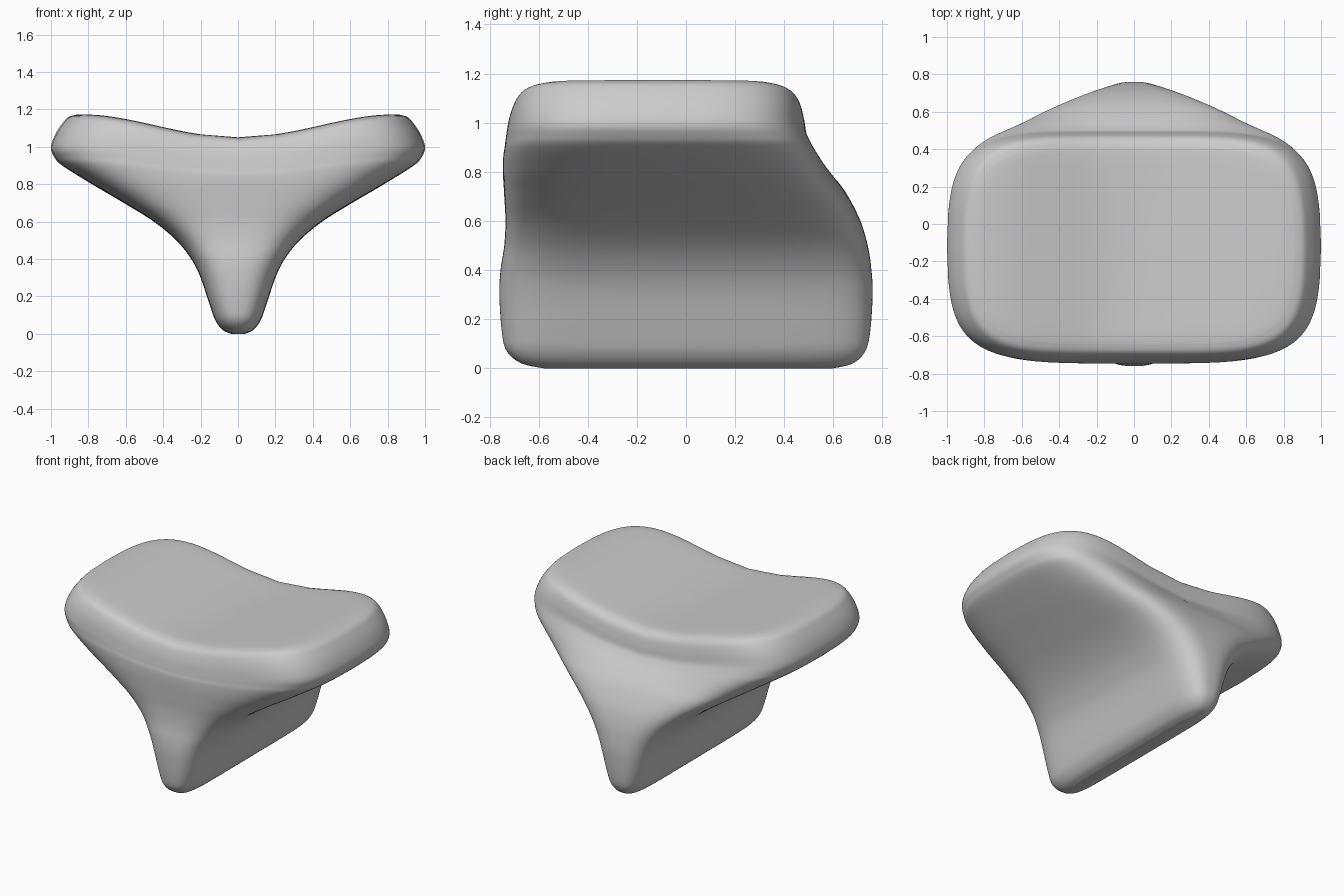
import bpy, bmesh, math

default_cube = bpy.data.objects.get("Cube")
if default_cube:
    bpy.data.objects.remove(default_cube, do_unlink=True)

SEGMENTS = 144
STEPS = 5

# Layers from the keel to the seat rim: height, half width, front y, back y
LAYERS = [
    (0.00, 0.035, -0.58, 0.60),
    (0.02, 0.08, -0.67, 0.68),
    (0.07, 0.12, -0.73, 0.73),
    (0.15, 0.15, -0.75, 0.75),
    (0.3, 0.2, -0.76, 0.76),
    (0.4, 0.25, -0.755, 0.755),
    (0.5, 0.33, -0.74, 0.74),
    (0.6, 0.45, -0.735, 0.71),
    (0.7, 0.61, -0.74, 0.66),
    (0.8, 0.78, -0.745, 0.595),
    (0.9, 0.94, -0.745, 0.54),
    (0.95, 0.985, -0.74, 0.515),
    (1.0, 1.0, -0.735, 0.495),
    (1.07, 0.975, -0.725, 0.485),
    (1.13, 0.935, -0.705, 0.47),
    (1.16, 0.905, -0.68, 0.445),
    (1.173, 0.86, -0.64, 0.41),
]


def smoothstep(low, high, value):
    t = max(0, min(1, (value - low) / (high - low)))
    return t * t * (3 - 2 * t)


def spline(a, b, c, d, t):
    """Smooth interpolation from b to c."""
    return b + 0.5 * t * (c - a + t * (2*a - 5*b + 4*c - d + t * (3*(b - c) + d - a)))


def refined_layers():
    last = len(LAYERS) - 1
    for i in range(last):
        rows = [LAYERS[max(0, min(last, i + k))] for k in (-1, 0, 1, 2)]
        for step in range(STEPS):
            yield tuple(spline(*column, step / STEPS) for column in zip(*rows))
    yield LAYERS[last]


def signed_power(value, exponent):
    return math.copysign(abs(value) ** exponent, value)


def saddle(x, z):
    """Lower the middle of the upper layers into a curved seat."""
    dip = (1 + math.cos(math.pi * min(abs(x) / 0.87, 1))) / 2
    return z - 0.125 * dip * smoothstep(0.72, 1.1, z)


def add_ring(bm, z, width, front, back, scale=1):
    """Rounded outline, narrow at the keel, barrel sided at the seat."""
    blend = smoothstep(0.3, 1.05, z)
    power_x = 2 / (2.6 + 2.4 * blend)
    power_y = 2 / (8 - 3 * blend)
    middle, half = (front + back) / 2, (back - front) / 2
    ring = []
    for i in range(SEGMENTS):
        angle = math.tau * i / SEGMENTS
        across = signed_power(math.cos(angle), power_x)
        along = signed_power(math.sin(angle), power_y)
        x = width * scale * across * (1 - 0.08 * blend * along ** 2)
        y = middle + half * scale * along
        ring.append(bm.verts.new((x, y, saddle(x, z))))
    return ring


def close_ring(bm, ring, z):
    y = sum(v.co.y for v in ring) / SEGMENTS
    centre = bm.verts.new((0, y, saddle(0, z)))
    for i in range(SEGMENTS):
        bm.faces.new((ring[i - 1], ring[i], centre))


# Body: one continuous skin from keel to seat
bm = bmesh.new()
rings = [add_ring(bm, *layer) for layer in refined_layers()]

# Seat surface: shrinking rings that follow the saddle
top_z, width, front, back = LAYERS[-1]
for k in range(1, 16):
    z = top_z + 0.003 * min(k, 2) / 2
    rings.append(add_ring(bm, z, width, front, back, 1 - k / 16))

for lower, upper in zip(rings, rings[1:]):
    for i in range(SEGMENTS):
        bm.faces.new((lower[i - 1], lower[i], upper[i], upper[i - 1]))
close_ring(bm, rings[0], 0)
close_ring(bm, rings[-1], top_z + 0.003)
bmesh.ops.recalc_face_normals(bm, faces=bm.faces)

mesh = bpy.data.meshes.new("stool_body")
bm.to_mesh(mesh)
bm.free()
for polygon in mesh.polygons:
    polygon.use_smooth = True

# Material
grey = bpy.data.materials.new("light grey")
grey.use_nodes = True
colour = (0.6, 0.6, 0.6, 1)
grey.diffuse_color = colour
grey.node_tree.nodes["Principled BSDF"].inputs["Base Color"].default_value = colour
mesh.materials.append(grey)

body = bpy.data.objects.new("stool_body", mesh)
bpy.context.scene.collection.objects.link(body)
